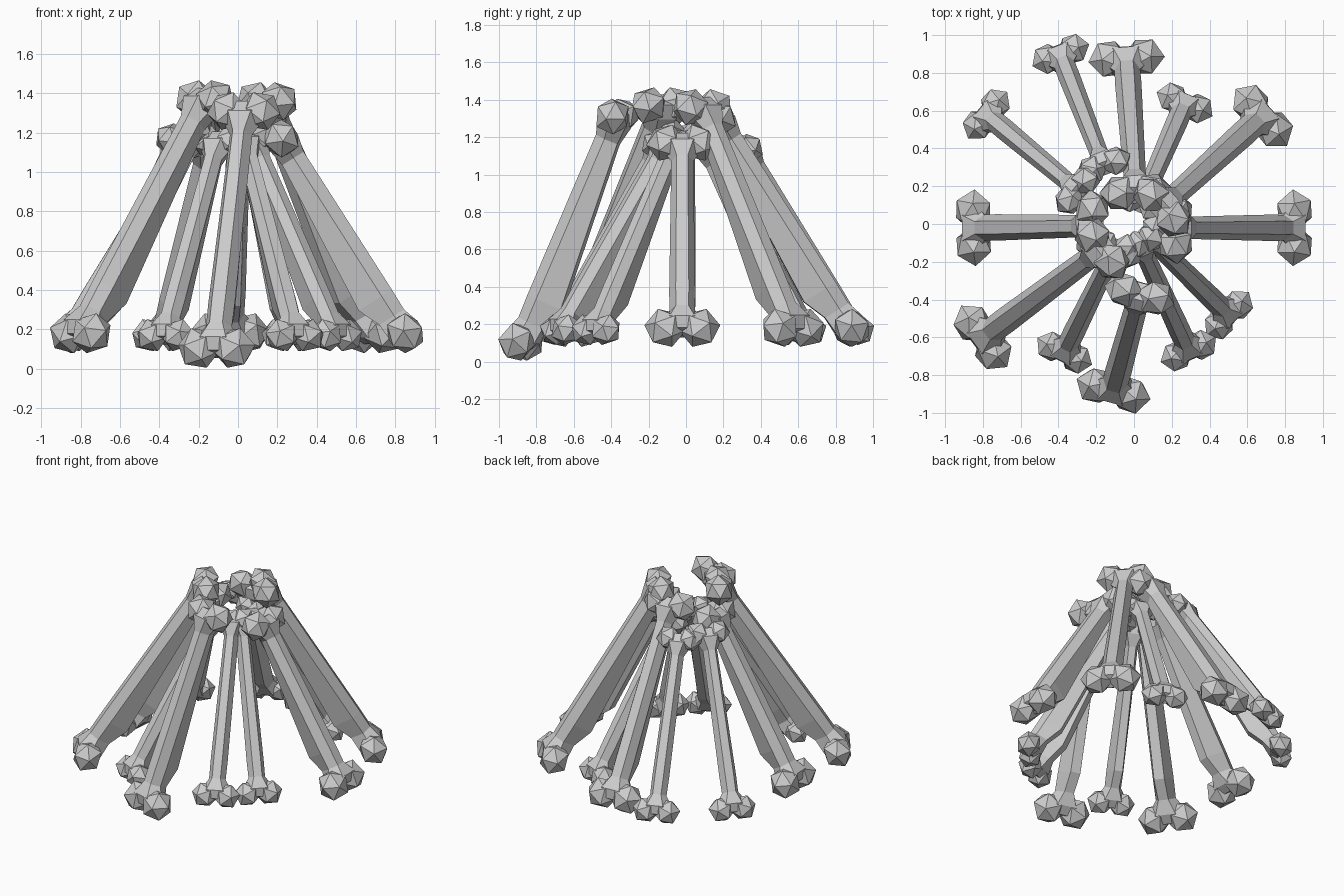
import bpy, bmesh, math
from mathutils import Vector, Matrix

if "Cube" in bpy.data.objects:
    bpy.data.objects.remove(bpy.data.objects["Cube"])

# shaft rings: position along the bone, half width, outer depth, inner depth
RINGS = [(-.025, .125, .050, .050), (0.02, .135, .085, .085), (0.09, .068, .060, .088),
         (0.19, .070, .062, .138), (0.90, .059, .060, .068),
         (0.975, .120, .082, .082), (1.025, .115, .050, .050)]


def make_bone(name, foot, top, large):
    foot, top = Vector(foot), Vector(top)
    axis = (top - foot).normalized()
    side = Vector((0, 0, 1)).cross(axis).normalized()
    out = side.cross(axis).normalized()
    if out.z < 0:
        out = -out
    s = 1.0 if large else 0.82
    bm = bmesh.new()

    # six-sided shaft, flared at the ends and thick on its inner side
    loops = []
    for t, w, vo, vi in RINGS:
        c = foot.lerp(top, t)
        pts = [(w, 0), (w * .5, vo), (-w * .5, vo), (-w, 0), (-w * .5, -vi), (w * .5, -vi)]
        loops.append([bm.verts.new(c + side * u * s + out * v * s) for u, v in pts])
    for a, b in zip(loops, loops[1:]):
        for i in range(6):
            j = (i + 1) % 6
            bm.faces.new((a[i], a[j], b[j], b[i]))
    bm.faces.new(loops[0])
    bm.faces.new(loops[-1])

    # pair of faceted knuckles at each end, stretched towards each other
    for end, flip, e in ((foot, -1, 1), (top, 1, .95)):
        r = (.102 if large else .082) * e
        gap = (.092 if large else .072) * e
        for k in (-1, 1):
            x, z = side * k, axis * flip
            y = z.cross(x)
            rot = Matrix((x, y, z)).transposed().to_4x4()
            m = (Matrix.Translation(end + x * gap) @ rot
                 @ Matrix.Diagonal((1.1, 1, 1.08, 1))
                 @ Matrix.Rotation(math.radians(35), 4, 'Y'))
            bmesh.ops.create_icosphere(bm, subdivisions=1, radius=r, matrix=m)

    bmesh.ops.recalc_face_normals(bm, faces=bm.faces)
    me = bpy.data.meshes.new(name)
    bm.to_mesh(me)
    bm.free()
    bpy.context.collection.objects.link(bpy.data.objects.new(name, me))


# large bones leaning together
LARGE = [((.85, -.02, .18), (.22, -.02, 1.17)),
         ((.68, .57, .18), (.15, .09, 1.36)),
         ((-.04, .88, .18), (.01, .17, 1.30)),
         ((-.85, -.02, .18), (-.22, -.01, 1.21)),
         ((-.80, -.60, .18), (-.17, -.13, 1.37)),
         ((-.11, -.88, .105), (.03, -.37, 1.31))]
for i, (f, t) in enumerate(LARGE):
    make_bone(f"large_bone_{i + 1}", f, t, True)

# smaller bones filling the gaps
SMALL = [((-.78, .58, .17), (-.30, .18, 1.17)),
         ((-.39, .90, .17), (-.16, .31, 1.14)),
         ((.27, .64, .17), (.04, .11, 1.16)),
         ((.50, -.48, .17), (.07, -.06, 1.16)),
         ((.29, -.67, .17), (.03, -.10, 1.17)),
         ((-.37, -.68, .17), (-.10, -.13, 1.16))]
for i, (f, t) in enumerate(SMALL):
    make_bone(f"small_bone_{i + 1}", f, t, False)
